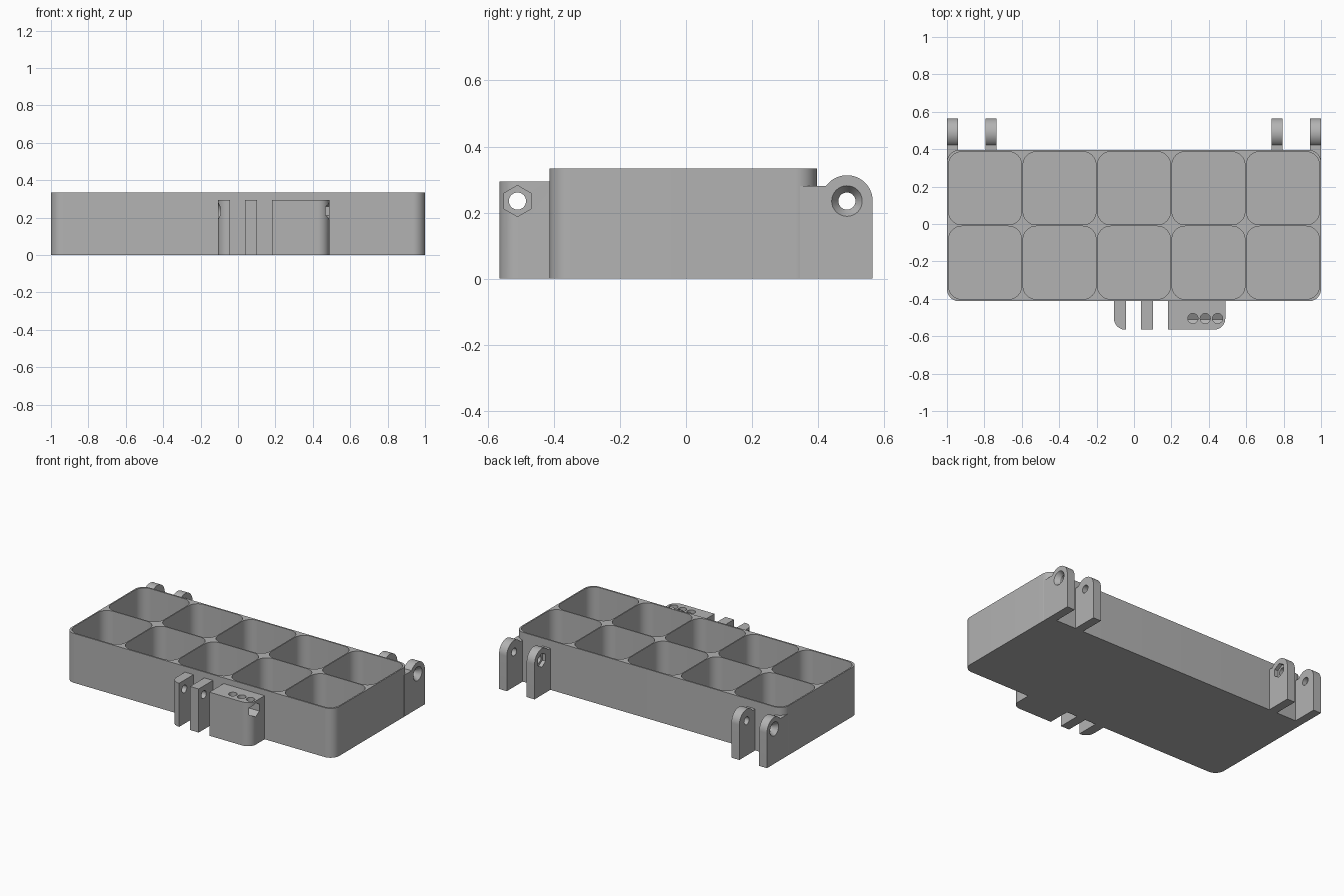
import bpy, bmesh
from math import sin, cos, pi

old = bpy.data.objects.get("Cube")
if old:
    bpy.data.objects.remove(old, do_unlink=True)

grey = bpy.data.materials.new("plain grey")
grey.use_nodes = True
colour = (0.45, 0.45, 0.45, 1)
grey.diffuse_color = colour
grey.node_tree.nodes["Principled BSDF"].inputs["Base Color"].default_value = colour


def arc(cx, cy, r, start, end, n=12):
    return [(cx + r * cos(start + (end - start) * i / n),
             cy + r * sin(start + (end - start) * i / n)) for i in range(n + 1)]


def rounded(x0, x1, y0, y1, radii):
    """Rectangle outline; radii run front-left, front-right, back-right, back-left."""
    pts = []
    corners = ((x0, y0, 1, 1), (x1, y0, -1, 1), (x1, y1, -1, -1), (x0, y1, 1, -1))
    for i, ((x, y, sx, sy), r) in enumerate(zip(corners, radii)):
        a = pi + i * pi / 2
        pts += arc(x + sx * r, y + sy * r, r, a, a + pi / 2) if r else [(x, y)]
    return pts


def loft(bm, ring_a, ring_b):
    """Closed solid between two rings of 3D points."""
    a = [bm.verts.new(p) for p in ring_a]
    b = [bm.verts.new(p) for p in ring_b]
    n = len(a)
    faces = [bm.faces.new(a), bm.faces.new(b)]
    faces += [bm.faces.new((a[i], a[(i + 1) % n], b[(i + 1) % n], b[i])) for i in range(n)]
    bmesh.ops.recalc_face_normals(bm, faces=faces)


def upright(bm, outline, z0, z1):
    loft(bm, [(x, y, z0) for x, y in outline], [(x, y, z1) for x, y in outline])


def sideways(bm, outline, x0, x1):
    loft(bm, [(x0, y, z) for y, z in outline], [(x1, y, z) for y, z in outline])


def ring(x, y, z, r, sides):
    return [(x, y + r * sin(2 * pi * i / sides), z + r * cos(2 * pi * i / sides))
            for i in range(sides)]


def drill(bm, x0, x1, y, r0, r1=None, sides=32):
    loft(bm, ring(x0, y, AXIS_Z, r0, sides), ring(x1, y, AXIS_Z, r1 or r0, sides))


def make(name, bm):
    mesh = bpy.data.meshes.new(name)
    bm.to_mesh(mesh)
    bm.free()
    mesh.materials.append(grey)
    ob = bpy.data.objects.new(name, mesh)
    bpy.context.collection.objects.link(ob)
    return ob


def cut(ob, *tools):
    """Subtract each tool mesh in turn, then shade the result."""
    bpy.ops.object.select_all(action='DESELECT')
    bpy.context.view_layer.objects.active = ob
    ob.select_set(True)
    for tool in tools:
        mod = ob.modifiers.new("cut", 'BOOLEAN')
        mod.operation, mod.solver, mod.object = 'DIFFERENCE', 'EXACT', tool
        bpy.ops.object.modifier_apply(modifier=mod.name)
    bpy.ops.object.shade_smooth_by_angle(angle=pi / 6)


def cutter(build):
    bm = bmesh.new()
    build(bm)
    ob = make("cutter", bm)
    ob.hide_render = True
    helpers.append(ob)
    return ob


helpers = []
AXIS_Z, HINGE_Y, LATCH_Y = 0.235, 0.487, -0.51
BOLT, HEAD = 0.026, 0.047
HEIGHT, MID_Y = 0.333, -0.008


# Tray with ten round-cornered compartments
def compartments(bm):
    for col in range(5):
        for row in (-1, 1):
            x, y, h = (col - 2) * 0.398, MID_Y + row * 0.199, 0.195
            upright(bm, rounded(x - h, x + h, y - h, y + h, [0.07] * 4), 0.015, 0.5)


cells = cutter(compartments)
bm = bmesh.new()
upright(bm, rounded(-1, 1, -0.413, 0.396, [0.065] * 4), 0, HEIGHT)
cut(make("tray", bm), cells)

# Hinge lugs: countersunk outside, hexagonal nut pocket inside
for side, word in ((1, "left"), (-1, "right")):
    for kind, x0, x1, back in (("outer", 0.942, 1.0, 0.345), ("inner", 0.735, 0.794, 0.391)):
        bm = bmesh.new()
        profile = [(back, 0), (0.565, 0)] + arc(HINGE_Y, AXIS_Z, 0.078, 0, pi - 0.615, 24)
        profile.append((back, 0.28))
        sideways(bm, profile, side * x0, side * x1)
        lug = make(f"{word}_{kind}_hinge_lug", bm)
        bolt = cutter(lambda b: drill(b, side * 0.6, side * 1.1, HINGE_Y, BOLT))
        if kind == "outer":
            seat = cutter(lambda b: drill(b, side * 0.97, side * 1.001, HINGE_Y, BOLT, HEAD))
            cut(lug, bolt, seat, cells)
        else:
            seat = cutter(lambda b: drill(b, side * 0.7, side * 0.76, HINGE_Y, HEAD, sides=6))
            cut(lug, bolt, seat)

# Front latch: two plates and a block with a long hexagonal pocket
latch_bolt = cutter(lambda b: drill(b, -0.3, 0.7, LATCH_Y, BOLT))
countersink = cutter(lambda b: drill(b, -0.111, -0.08, LATCH_Y, HEAD, BOLT))
nut_pocket = cutter(lambda b: drill(b, 0.28, 0.6, LATCH_Y, HEAD, sides=6))


def top_holes(bm):
    for x in (0.315, 0.381, 0.447):
        upright(bm, arc(x, LATCH_Y + 0.005, 0.027, 0, 2 * pi * 31 / 32, 31), AXIS_Z, 0.4)


holes = cutter(top_holes)
for name, x0, x1, radii, tools in (
        ("latch_end_plate", -0.107, -0.043, (0.06, 0, 0, 0), (latch_bolt, countersink)),
        ("latch_middle_plate", 0.038, 0.102, (0, 0, 0, 0), (latch_bolt,)),
        ("latch_block", 0.182, 0.488, (0, 0.06, 0, 0), (latch_bolt, nut_pocket, holes))):
    bm = bmesh.new()
    upright(bm, rounded(x0, x1, -0.565, -0.406, radii), 0, 0.294)
    cut(make(name, bm), *tools)

for ob in helpers:
    bpy.data.objects.remove(ob, do_unlink=True)
